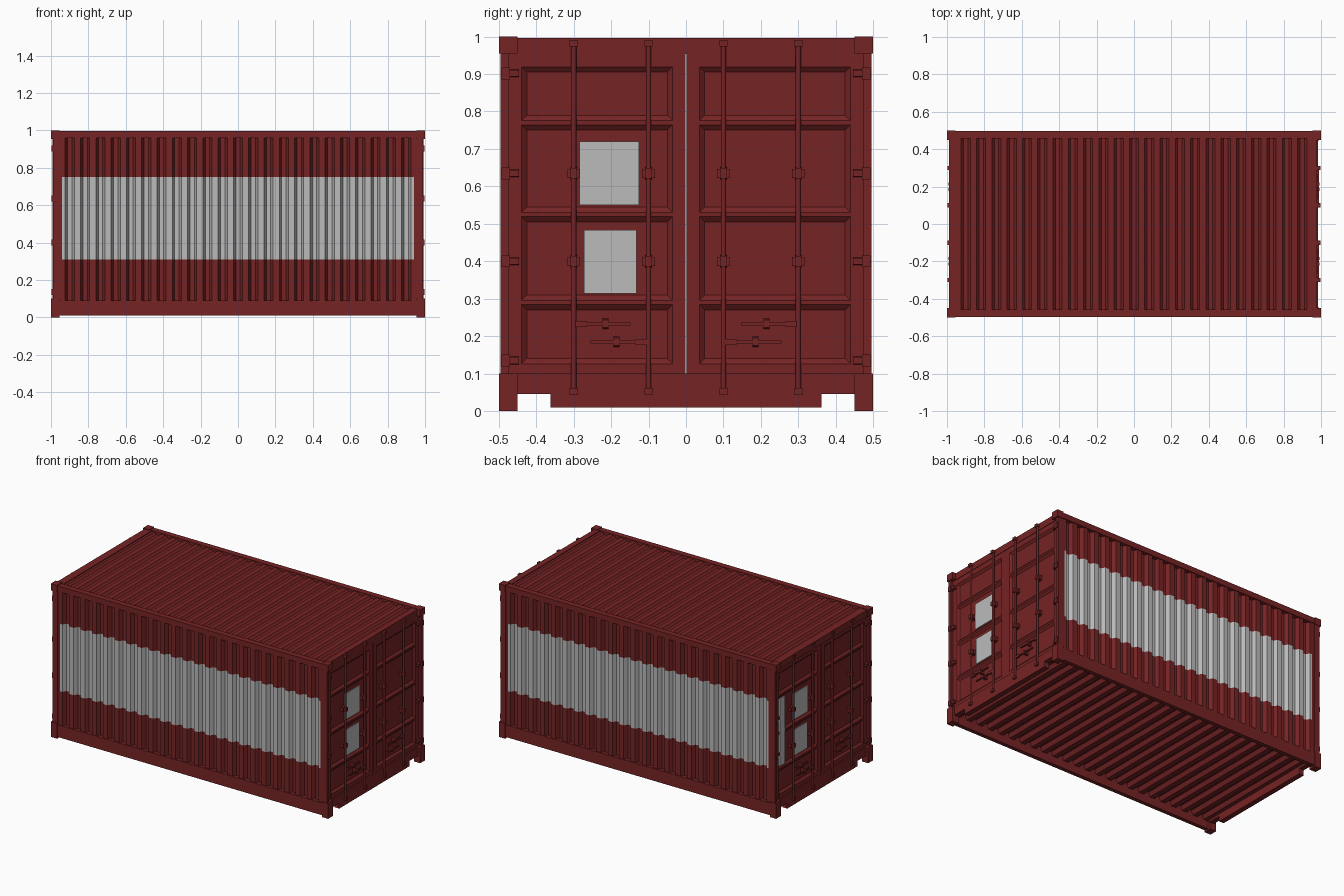
import bpy, bmesh, math

if "Cube" in bpy.data.objects:
    bpy.data.objects.remove(bpy.data.objects["Cube"], do_unlink=True)


def material(name, rgb):
    m = bpy.data.materials.new(name)
    m.use_nodes = True
    m.diffuse_color = (*rgb, 1)
    m.node_tree.nodes["Principled BSDF"].inputs["Base Color"].default_value = (*rgb, 1)
    return m


RED = material("dark_red_paint", (0.18, 0.017, 0.018))
GREY = material("light_grey_panel", (0.5, 0.5, 0.5))


def finish(name, bm, mats=(RED,), turn=False):
    mesh = bpy.data.meshes.new(name)
    bm.to_mesh(mesh)
    bm.free()
    ob = bpy.data.objects.new(name, mesh)
    bpy.context.collection.objects.link(ob)
    for m in mats:
        mesh.materials.append(m)
    if turn:
        ob.rotation_euler.z = math.pi
    return ob


def box(name, xs, ys, zs, mat=RED, turn=False, taper=1):
    """Box between coordinate pairs; taper shrinks the +x face in z."""
    bm = bmesh.new()
    bmesh.ops.create_cube(bm, size=1)
    for v in bm.verts:
        if v.co.x > 0:
            v.co.z *= taper
        v.co = [sum(r) / 2 + c * abs(r[1] - r[0]) for r, c in zip((xs, ys, zs), v.co)]
    return finish(name, bm, (mat,), turn)


def rod(name, x, y, z0, z1, radius, turn):
    bm = bmesh.new()
    bmesh.ops.create_cone(bm, cap_ends=True, segments=10, radius1=radius,
                          radius2=radius, depth=z1 - z0)
    bmesh.ops.translate(bm, verts=bm.verts, vec=(x, y, (z0 + z1) / 2))
    ob = finish(name, bm, turn=turn)
    for p in ob.data.polygons:
        p.use_smooth = len(p.vertices) == 4


def wave(depth, half=0.94, count=23):
    """Trapezoid corrugation as (x, inward offset) points."""
    pitch = 2 * half / count
    pts = [(-0.965, 0), (-half, 0)]
    for i in range(count):
        x = -half + i * pitch
        pts += [(x + pitch * f, d * depth)
                for f, d in ((0.2, 0), (0.36, 1), (0.64, 1), (0.8, 0))]
    return pts + [(half, 0), (0.965, 0)]


def corrugated(name, depth, rows, place, mats=(RED,), rule=None):
    bm = bmesh.new()
    grid = [[bm.verts.new(place(x, d, r)) for x, d in wave(depth)] for r in rows]
    for a, b in zip(grid, grid[1:]):
        for i in range(len(a) - 1):
            bm.faces.new((a[i], a[i + 1], b[i + 1], b[i]))
    bmesh.ops.recalc_face_normals(bm, faces=bm.faces)
    if rule:
        for f in bm.faces:
            f.material_index = int(rule(f.calc_center_median()))
    return finish(name, bm, mats)


# Corrugated side walls with the grey band, roof and underside
def in_band(c):
    return 0.31 < c.z < 0.75 and abs(c.x) < 0.94


for side, s in (("right", -1), ("left", 1)):
    corrugated(f"{side}_wall", 0.024, (0.08, 0.31, 0.75, 0.965),
               lambda x, d, r: (x, s * (0.491 - d), r), (RED, GREY), in_band)
    box(f"{side}_top_rail", (-0.96, 0.96), (s * 0.458, s * 0.496), (0.96, 0.996))
    box(f"{side}_bottom_rail", (-0.96, 0.96), (s * 0.47, s * 0.496), (0.01, 0.09))
corrugated("roof", 0.014, (-0.46, 0.46), lambda x, d, r: (x, r, 0.991 - d))
corrugated("underside", 0.025, (-0.475, 0.475), lambda x, d, r: (x, r, 0.06 + d))


# Corner posts and castings
for sx in (-1, 1):
    for sy in (-1, 1):
        box("corner_post", (sx * 0.955, sx * 0.99), (sy * 0.474, sy * 0.496), (0.08, 0.97))
        for zs in ((0, 0.1), (0.955, 1)):
            box("corner_casting", (sx * 0.955, sx), (sy * 0.45, sy * 0.5), zs)


def door_leaf(s, turn):
    """Door sheet with four sunken, sloped panels."""
    ys = sorted(s * y for y in (0.002, 0.03, 0.445, 0.475))
    zs = (0.1, 0.12, 0.29, 0.525, 0.77, 0.925, 0.955)
    bm = bmesh.new()
    g = [[bm.verts.new((0.975, y, z)) for y in ys] for z in zs]
    panels = []
    for j in range(len(zs) - 1):
        for i in range(3):
            f = bm.faces.new((g[j][i], g[j][i + 1], g[j + 1][i + 1], g[j + 1][i]))
            if i == 1 and 0 < j < 5:
                panels.append(f)
    bm.normal_update()
    bmesh.ops.inset_individual(bm, faces=panels, thickness=0.008, depth=0)
    bmesh.ops.inset_individual(bm, faces=panels, thickness=0.02, depth=-0.012)
    ob = finish("door_leaf", bm, turn=turn)
    mod = ob.modifiers.new("thickness", "SOLIDIFY")
    mod.thickness = 0.02
    mod.offset = -1


def handle(s, z, y_rod, y_tip, y_latch, turn):
    """Locking lever with a wide root, thin grip and a latch."""
    d = 1 if y_tip > y_rod else -1
    mid = y_rod + d * 0.035
    box("handle_root", (0.978, 0.99), (s * y_rod, s * mid), (z - 0.008, z + 0.008), turn=turn)
    box("handle_grip", (0.98, 0.988), (s * mid, s * y_tip), (z - 0.004, z + 0.004), turn=turn)
    box("handle_latch", (0.96, 0.992), (s * y_latch - 0.008, s * y_latch + 0.008),
        (z - 0.015, z + 0.015), turn=turn, taper=0.7)


# Door ends
for turn in (False, True):
    end = "back" if turn else "front"
    box(f"{end}_header", (0.94, 0.99 if turn else 0.978), (-0.455, 0.455), (0.953, 0.996), turn=turn)
    box(f"{end}_sill_centre", (0.95, 0.984), (-0.362, 0.362), (0.01, 0.1), turn=turn)
    box(f"{end}_sill_upper", (0.95, 0.984), (-0.455, 0.455), (0.045, 0.1), turn=turn)
    for s in (-1, 1):
        door_leaf(s, turn)
        # Hinges on the posts
        for z in (0.135, 0.4, 0.635, 0.902):
            box("hinge_arm", (0.965, 0.99), (s * 0.446, s * 0.476),
                (z - 0.011, z + 0.011), turn=turn, taper=0.8)
            box("hinge_knuckle", (0.965, 0.997), (s * 0.47, s * 0.493),
                (z - 0.016, z + 0.016), turn=turn)
        # Lock rods with cams and guide brackets
        for y in (0.1, 0.3):
            rod("lock_rod", 0.985, s * y, 0.045, 0.99, 0.007, turn)
            for z in (0.052, 0.982):
                box("rod_cam", (0.97, 0.997), (s * y - 0.011, s * y + 0.011),
                    (z - 0.009, z + 0.009), turn=turn)
            for z in (0.4, 0.635):
                box("rod_guide", (0.96, 0.996), (s * y - 0.009, s * y + 0.009),
                    (z - 0.017, z + 0.017), turn=turn, taper=0.8)
                box("rod_guide_plate", (0.96, 0.98), (s * y - 0.017, s * y + 0.017),
                    (z - 0.012, z + 0.012), turn=turn)
        handle(s, 0.233, 0.3, 0.148, 0.215, turn)
        handle(s, 0.185, 0.1, 0.255, 0.185, turn)
    # Grey placards on one leaf
    box("upper_placard", (0.961, 0.969), (-0.285, -0.125), (0.55, 0.72), GREY, turn)
    box("lower_placard", (0.961, 0.969), (-0.273, -0.132), (0.314, 0.483), GREY, turn)

# Narrow grey strip beside the rear door hinges
box("rear_grey_strip", (-0.978, -0.97), (0.375, 0.43), (0.31, 0.75), GREY)
